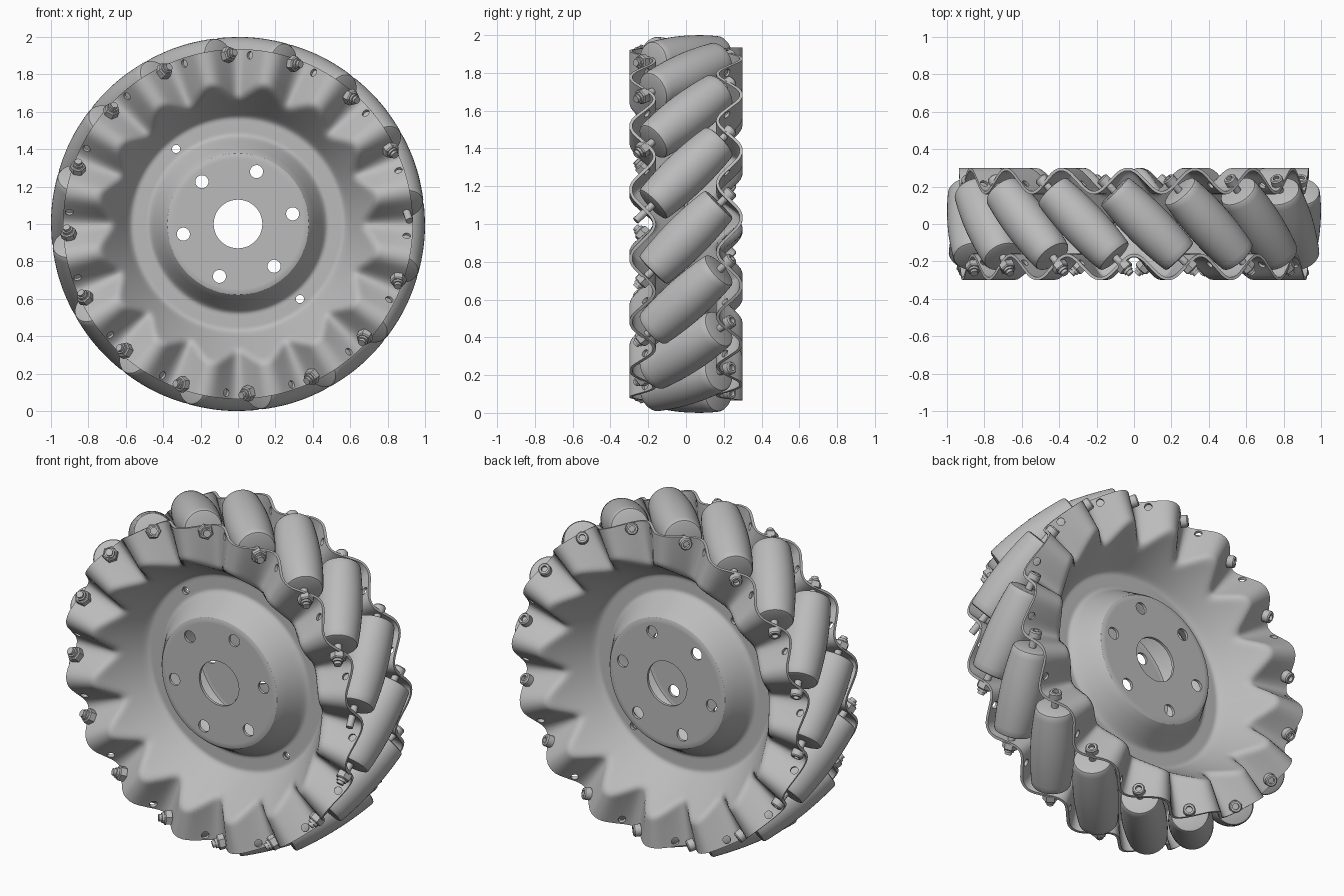
import bpy, bmesh, math
from mathutils import Matrix, Vector

cube = bpy.data.objects.get("Cube")
if cube:
    bpy.data.objects.remove(cube)

COUNT = 16                    # rollers and rim waves
STEP = 2 * math.pi / COUNT
AXIS_R = 0.878                # distance of roller axes from the wheel axis
TILT = math.radians(45)
HOLE_S = 0.3                  # where a roller axis meets the plates
FRONT_PHASE = 0               # angle of a wave valley on each plate
BACK_PHASE = math.radians(80.8)
ROLLER_PHASE = math.radians(17.9)
HUB = Vector((0, 0, 1))

steel = bpy.data.materials.new("grey_metal")
steel.use_nodes = True
steel.diffuse_color = (0.5, 0.5, 0.5, 1)
steel.node_tree.nodes["Principled BSDF"].inputs["Base Color"].default_value = (0.5, 0.5, 0.5, 1)


def make_object(name, bm, angle=35):
    mesh = bpy.data.meshes.new(name)
    bmesh.ops.recalc_face_normals(bm, faces=bm.faces)
    bm.to_mesh(mesh)
    bm.free()
    mesh.materials.append(steel)
    obj = bpy.data.objects.new(name, mesh)
    bpy.context.collection.objects.link(obj)
    smooth(obj, angle)
    return obj


def smooth(obj, angle=35):
    bpy.ops.object.select_all(action="DESELECT")
    obj.select_set(True)
    bpy.context.view_layer.objects.active = obj
    bpy.ops.object.shade_smooth_by_angle(angle=math.radians(angle))


def lathe(bm, profile, matrix, sides):
    """Revolve (height, radius) points about the matrix's z axis."""
    rings = []
    for h, r in profile:
        if r == 0:
            rings.append([bm.verts.new(matrix @ Vector((0, 0, h)))] * sides)
        else:
            rings.append([bm.verts.new(matrix @ Vector((r * math.cos(a), r * math.sin(a), h)))
                          for a in (2 * math.pi * i / sides for i in range(sides))])
    for a, b in zip(rings, rings[1:]):
        for i in range(sides):
            j = (i + 1) % sides
            quad = list(dict.fromkeys((a[i], a[j], b[j], b[i])))
            if len(quad) > 2:
                bm.faces.new(quad)


def rod(bm, start, end, radius, matrix, sides=12):
    lathe(bm, [(start, 0), (start, radius), (end, radius), (end, 0)], matrix, sides)


def axis_matrix(a, lean=1):
    """Frame at a roller's middle, with z along its tilted axis (towards the back)."""
    radial = Vector((math.cos(a), 0, math.sin(a)))
    tangent = Vector((-math.sin(a), 0, math.cos(a)))
    d = tangent * math.sin(TILT) * lean + Vector((0, math.cos(TILT), 0))
    side = d.cross(radial)
    rot = Matrix((radial, side, d)).transposed().to_4x4()
    return Matrix.Translation(HUB + radial * AXIS_R) @ rot


def soft_min(a, b, k):
    h = max(k - abs(a - b), 0) / k
    return min(a, b) - h * h * k / 4


def soft_max(a, b, k):
    return -soft_min(-a, -b, k)


def plate_depth(r, a):
    """Distance of the pressed plate from the wheel's middle plane."""
    u = abs((a / STEP + 0.5) % 1 - 0.5) * 2
    wave = 0.232 + 0.185 * (u - 0.5)
    wave = soft_max(soft_min(wave, 0.292, 0.03), 0.167, 0.03)
    bowl = soft_max(0.012, 0.012 + (r - 0.578) * 1.6, 0.03)
    dome = soft_max(0.012, soft_min(0.17, 0.17 - (r - 0.375) * 1.75, 0.02), 0.03)
    return dome if r < 0.52 else soft_min(bowl, wave, 0.03)


# Cutters for the hub, bolt and spare roller holes
bm = bmesh.new()
facing = Matrix.Translation(HUB) @ Matrix.Rotation(math.pi / 2, 4, "X")
rod(bm, -0.5, 0.5, 0.13, facing, 64)
for i in range(6):
    a = math.radians(10.5 + 60 * i)
    rod(bm, -0.5, 0.5, 0.035, Matrix.Translation((0.297 * math.cos(a), 0, 0.297 * math.sin(a))) @ facing, 24)
for a in (math.radians(129.5), math.radians(309.5)):
    rod(bm, -0.5, 0.5, 0.022, Matrix.Translation((0.52 * math.cos(a), 0, 0.52 * math.sin(a))) @ facing, 20)
for i in range(COUNT):
    for s, phase in ((-HOLE_S, FRONT_PHASE), (HOLE_S, BACK_PHASE)):
        mirrored = axis_matrix(2 * phase - ROLLER_PHASE + i * STEP, -1)
        rod(bm, s - 0.04, s + 0.04, 0.021, mirrored, 14)
cutter = make_object("hole_cutter", bm)
cutter.hide_render = True

# Front and back pressed plates
SEG = COUNT * 20
radii = [0.08 + 0.855 * i / 64 for i in range(65)]
for name, side, phase in (("front_plate", -1, FRONT_PHASE), ("back_plate", 1, BACK_PHASE)):
    bm = bmesh.new()
    rings = []
    for r in radii:
        ring = []
        for i in range(SEG):
            a = 2 * math.pi * i / SEG
            x, z = r * math.cos(a + phase), r * math.sin(a + phase)
            ring.append(bm.verts.new((x, side * plate_depth(r, a), 1 + z)))
        rings.append(ring)
    for p, q in zip(rings, rings[1:]):
        for i in range(SEG):
            j = (i + 1) % SEG
            bm.faces.new((p[i], p[j], q[j], q[i]))
    plate = make_object(name, bm)
    solid = plate.modifiers.new("thickness", "SOLIDIFY")
    solid.thickness = 0.016
    solid.offset = 0
    cut = plate.modifiers.new("holes", "BOOLEAN")
    cut.operation = "DIFFERENCE"
    cut.solver = "EXACT"
    cut.object = cutter
    bpy.context.view_layer.objects.active = plate
    for modifier in ("thickness", "holes"):
        bpy.ops.object.modifier_apply(modifier=modifier)
    smooth(plate)
bpy.data.objects.remove(cutter)

# Barrel roller profile follows the wheel's outer circle
HALF = 0.25
barrel = []
for i in range(-8, 9):
    s = (HALF - 0.012) * i / 8
    barrel.append((s, 1 - math.hypot(AXIS_R, s * math.sin(TILT))))
end_r = barrel[0][1]
barrel = ([(-HALF, 0), (-HALF, end_r - 0.015), (-HALF + 0.004, end_r - 0.005)] + barrel
          + [(HALF - 0.004, end_r - 0.005), (HALF, end_r - 0.015), (HALF, 0)])

# Bolt fittings, as (distance beyond the plate, radius)
head = [(0.006, 0), (0.006, 0.034), (0.041, 0.034), (0.048, 0.028),
        (0.048, 0.017), (0.028, 0.017), (0.028, 0)]
nut = [(0.006, 0), (0.006, 0.043), (0.04, 0.043), (0.046, 0.036), (0.046, 0)]
head = [(HOLE_S + h, r) for h, r in head]
nut = [(-HOLE_S - h, r) for h, r in nut]

for i in range(COUNT):
    m = axis_matrix(ROLLER_PHASE + i * STEP)
    bm = bmesh.new()
    lathe(bm, barrel, m, 40)
    make_object(f"roller_{i + 1}", bm)

    bm = bmesh.new()
    rod(bm, -HOLE_S - 0.076, HOLE_S + 0.01, 0.02, m)
    lathe(bm, head, m, 20)
    make_object(f"bolt_{i + 1}", bm)

    # One bolt has no nut
    if i > 0:
        bm = bmesh.new()
        lathe(bm, nut, m, 6)
        rod(bm, -HOLE_S - 0.06, -HOLE_S - 0.04, 0.028, m)
        make_object(f"nut_{i + 1}", bm, 25)
